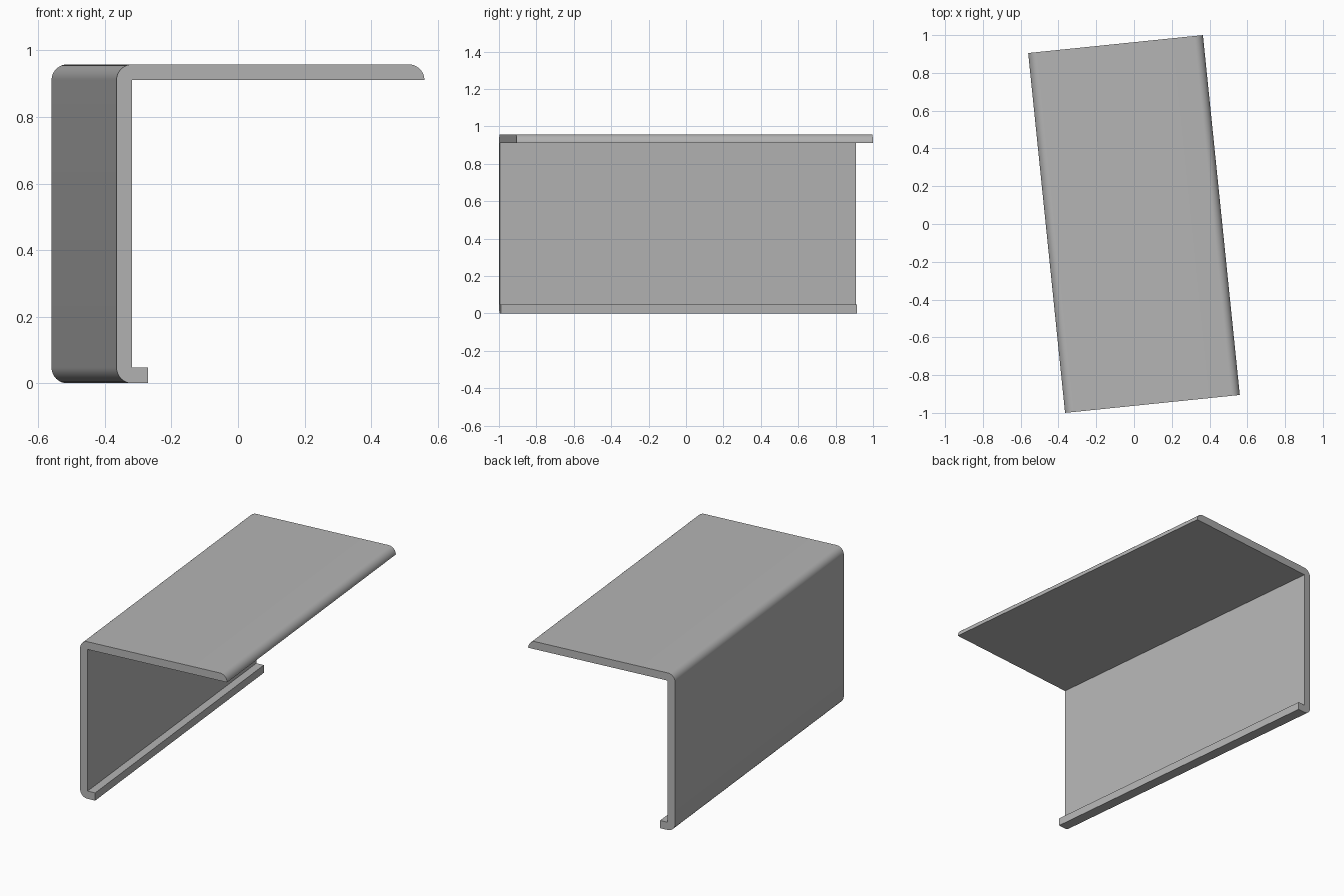
import bpy, bmesh
from math import cos, sin, pi, radians

cube = bpy.data.objects.get("Cube")
if cube:
    bpy.data.objects.remove(cube, do_unlink=True)

WIDTH, HEIGHT, LENGTH = 0.93, 0.958, 1.915
T = 0.047        # sheet thickness, also the outer corner radius
LIP = 0.095      # width of the lower lip
STEPS = 12

grey = bpy.data.materials.new("Grey")
grey.use_nodes = True
colour = (0.46, 0.46, 0.46, 1)
grey.diffuse_color = colour
grey.node_tree.nodes["Principled BSDF"].inputs["Base Color"].default_value = colour


def arc(cx, cz, start):
    """Quarter round running clockwise from the start angle."""
    angles = [radians(start) - pi / 2 * i / STEPS for i in range(STEPS + 1)]
    return [(cx + T * cos(a), cz + T * sin(a)) for a in angles]


# Cross-section: lower lip, upright wall, top shelf with a rounded front edge
left, right = -WIDTH / 2, WIDTH / 2
profile = arc(left + T, T, 270)
profile += arc(left + T, HEIGHT - T, 180)
profile += arc(right - T, HEIGHT - T, 90)
profile += [(left + T, HEIGHT - T), (left + T, T), (left + LIP, T), (left + LIP, 0)]

# Extrude the section along the length
bm = bmesh.new()
end = bm.faces.new([bm.verts.new((x, -LENGTH / 2, z)) for x, z in profile])
result = bmesh.ops.extrude_face_region(bm, geom=[end], use_keep_orig=True)
moved = [v for v in result["geom"] if isinstance(v, bmesh.types.BMVert)]
bmesh.ops.translate(bm, verts=moved, vec=(0, LENGTH, 0))
bmesh.ops.recalc_face_normals(bm, faces=bm.faces)

# Only the narrow strips of the rounded corners are smooth
for f in bm.faces:
    f.smooth = f.calc_area() < T * LENGTH / 5

mesh = bpy.data.meshes.new("angled_shelf_bracket")
bm.to_mesh(mesh)
bm.free()
for p in mesh.polygons:
    if abs(p.normal.y) > 0.9:
        p.use_smooth = False
mesh.set_sharp_from_angle(angle=radians(30))
mesh.materials.append(grey)

bracket = bpy.data.objects.new("angled_shelf_bracket", mesh)
bracket.rotation_euler.z = radians(5.85)
bpy.context.collection.objects.link(bracket)
